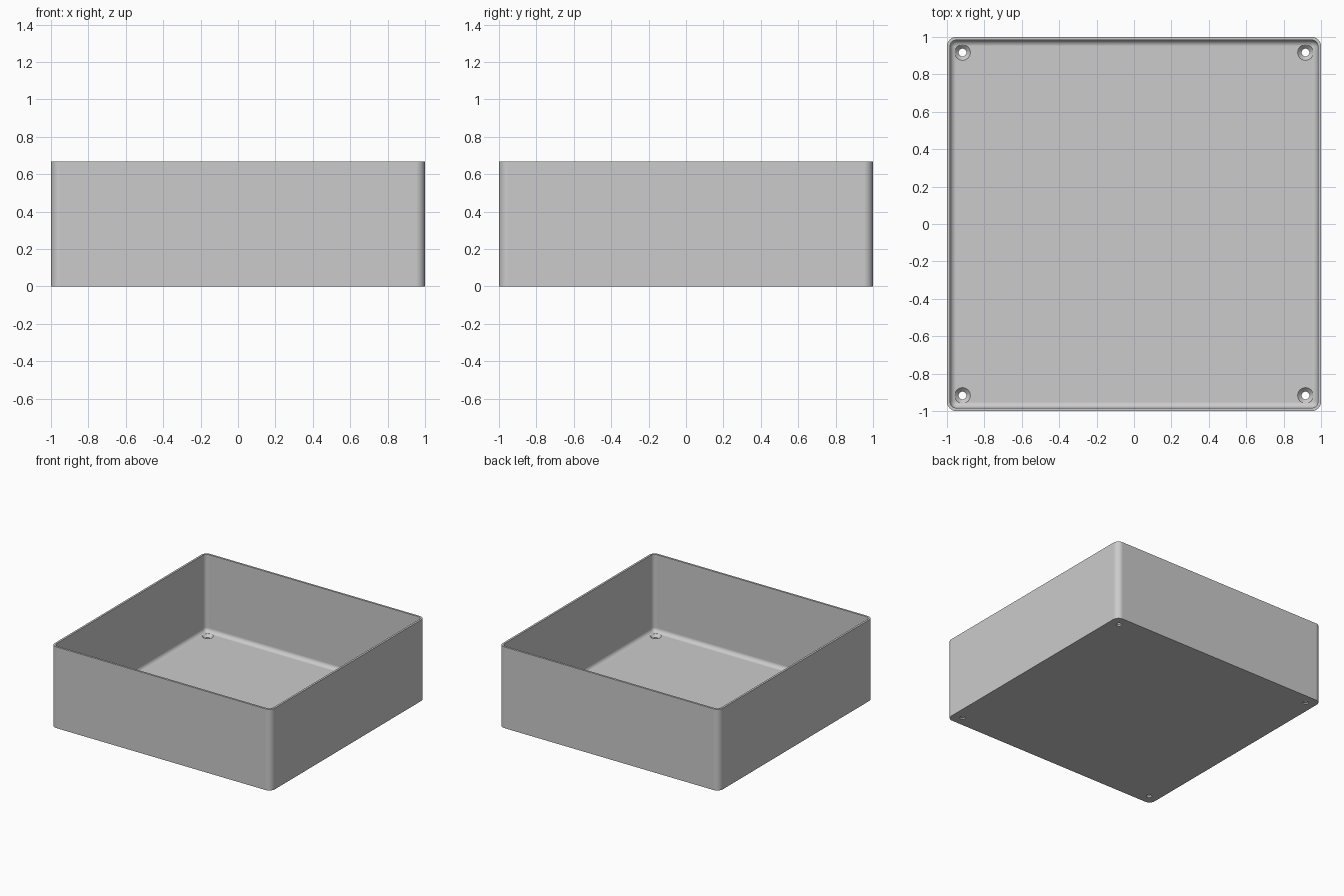
import bpy, bmesh
from math import sin, cos, pi

HALF, HEIGHT, WALL, FLOOR = 1.0, 0.667, 0.0167, 0.033
CORNER = 0.05                # outer vertical corner radius
INNER = CORNER - WALL        # inner corner and floor fillet radius
HOLE = 0.917                 # screw hole distance from centre
STEPS = 8

if "Cube" in bpy.data.objects:
    bpy.data.objects.remove(bpy.data.objects["Cube"], do_unlink=True)

grey = bpy.data.materials.new("grey plastic")
grey.use_nodes = True
colour = (0.6, 0.6, 0.6, 1)
grey.diffuse_color = colour
grey.node_tree.nodes["Principled BSDF"].inputs["Base Color"].default_value = colour


def rounded_square(half, radius, z):
    """Points of a square with rounded corners, anticlockwise."""
    points = []
    for k, (sx, sy) in enumerate([(1, 1), (-1, 1), (-1, -1), (1, -1)]):
        for i in range(STEPS + 1):
            a = (k + i / STEPS) * pi / 2
            points.append((sx * (half - radius) + radius * cos(a),
                           sy * (half - radius) + radius * sin(a), z))
    return points


def circle(x, y, radius, z, sides=32):
    return [(x + radius * cos(2 * pi * i / sides),
             y + radius * sin(2 * pi * i / sides), z) for i in range(sides)]


def loft(name, sections):
    """Skin a stack of closed sections and cap both ends."""
    bm = bmesh.new()
    rings = [[bm.verts.new(p) for p in s] for s in sections]
    for low, high in zip(rings, rings[1:]):
        n = len(low)
        for i in range(n):
            j = (i + 1) % n
            bm.faces.new((low[i], low[j], high[j], high[i]))
    bm.faces.new(rings[0][::-1])
    bm.faces.new(rings[-1])
    bmesh.ops.recalc_face_normals(bm, faces=bm.faces)
    mesh = bpy.data.meshes.new(name)
    bm.to_mesh(mesh)
    bm.free()
    obj = bpy.data.objects.new(name, mesh)
    bpy.context.collection.objects.link(obj)
    mesh.materials.append(grey)
    return obj


# Open tray: up the outside, over the rim, down the inside, round the fillet
inside = HALF - WALL
sections = [rounded_square(HALF, CORNER, 0),
            rounded_square(HALF, CORNER, HEIGHT),
            rounded_square(inside, INNER, HEIGHT)]
for i in range(STEPS + 1):
    a = i / STEPS * pi / 2
    inset = INNER * (1 - cos(a)) * 0.99
    sections.append(rounded_square(inside - inset, INNER - inset,
                                   FLOOR + INNER * (1 - sin(a))))
tray = loft("tray", sections)

# Countersunk screw holes in the four corners
cutters = []
for x in (-HOLE, HOLE):
    for y in (-HOLE, HOLE):
        cutter = loft("screw_hole_cutter", [
            circle(x, y, 0.021, -0.05), circle(x, y, 0.021, FLOOR - 0.021),
            circle(x, y, 0.042, FLOOR), circle(x, y, 0.042, FLOOR + 0.05)])
        cutter.hide_render = True
        cut = tray.modifiers.new("screw hole", 'BOOLEAN')
        cut.operation, cut.solver, cut.object = 'DIFFERENCE', 'EXACT', cutter
        cutters.append(cutter)

bpy.ops.object.select_all(action='DESELECT')
tray.select_set(True)
bpy.context.view_layer.objects.active = tray
for cut in list(tray.modifiers):
    bpy.ops.object.modifier_apply(modifier=cut.name)
for cutter in cutters:
    bpy.data.objects.remove(cutter, do_unlink=True)

# Smooth fillets beside flat walls
bpy.ops.object.shade_smooth_by_angle(angle=pi / 6)
weighted = tray.modifiers.new("flat walls", 'WEIGHTED_NORMAL')
weighted.keep_sharp = True
